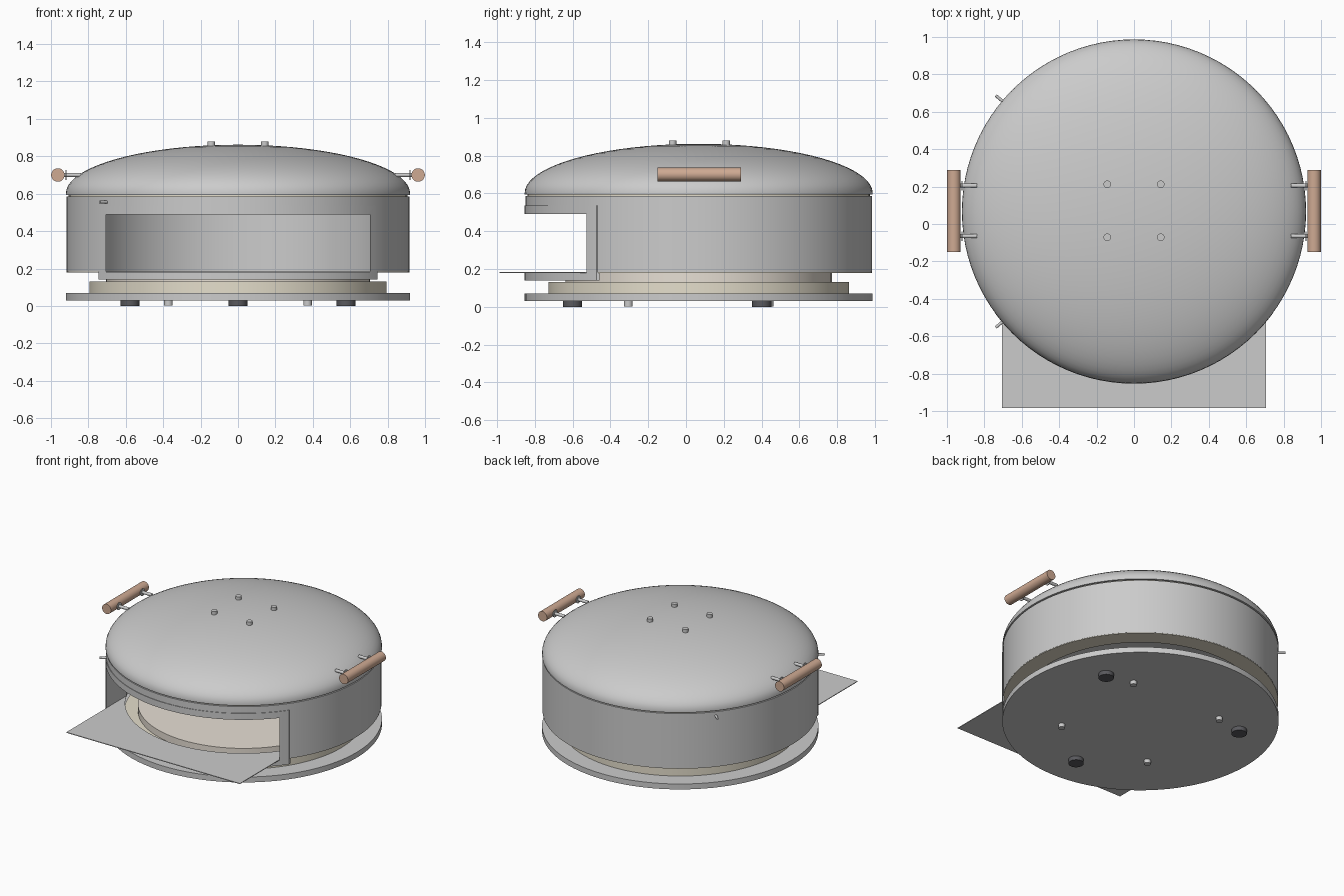
import bpy, bmesh, math
from mathutils import Vector, Matrix

if "Cube" in bpy.data.objects:
    bpy.data.objects.remove(bpy.data.objects["Cube"])

CY = 0.067          # centre of the round body in y
SEG = 96


def material(name, rgb):
    m = bpy.data.materials.new(name)
    m.diffuse_color = (*rgb, 1)
    m.use_nodes = True
    m.node_tree.nodes["Principled BSDF"].inputs["Base Color"].default_value = m.diffuse_color
    return m


WOOD = material("wood", (0.62, 0.40, 0.29))
BEIGE = material("insulation", (0.78, 0.73, 0.60))
STONE = material("stone", (0.80, 0.74, 0.66))
BLACK = material("rubber", (0.10, 0.10, 0.11))


def finish(bm, name, mat=None):
    bmesh.ops.recalc_face_normals(bm, faces=bm.faces)
    me = bpy.data.meshes.new(name)
    bm.to_mesh(me)
    bm.free()
    ob = bpy.data.objects.new(name, me)
    bpy.context.collection.objects.link(ob)
    if mat:
        me.materials.append(mat)
    return ob


def smooth(ob):
    bpy.ops.object.select_all(action='DESELECT')
    ob.select_set(True)
    bpy.context.view_layer.objects.active = ob
    bpy.ops.object.shade_smooth_by_angle(angle=math.radians(35))


def lathe(name, profile, mat=None, closed=False):
    """Revolve (radius, z) points around the body axis."""
    bm = bmesh.new()
    rings = []
    for i in range(SEG):
        a = 2 * math.pi * i / SEG
        rings.append([bm.verts.new((r * math.cos(a), CY + r * math.sin(a), z)) for r, z in profile])
    n = len(profile)
    for i in range(SEG):
        p, q = rings[i], rings[(i + 1) % SEG]
        for j in range(n if closed else n - 1):
            k = (j + 1) % n
            bm.faces.new((p[j], q[j], q[k], p[k]))
    bmesh.ops.dissolve_degenerate(bm, dist=1e-6, edges=bm.edges)
    bmesh.ops.remove_doubles(bm, verts=bm.verts, dist=1e-5)
    ob = finish(bm, name, mat)
    smooth(ob)
    return ob


def disc(name, r, z0, z1, mat=None):
    return lathe(name, [(0, z0), (r, z0), (r, z1), (0, z1)], mat)


def ring(name, r0, r1, z0, z1, mat=None):
    return lathe(name, [(r0, z0), (r1, z0), (r1, z1), (r0, z1)], mat, True)


def box(name, lo, hi, mat=None):
    lo, hi = Vector(lo), Vector(hi)
    bm = bmesh.new()
    bmesh.ops.create_cube(bm, size=1, matrix=Matrix.Translation((lo + hi) / 2) @ Matrix.Diagonal((*(hi - lo), 1)))
    return finish(bm, name, mat)


def rod(name, a, b, r, mat=None, seg=24):
    a, b = Vector(a), Vector(b)
    d = b - a
    m = Matrix.Translation((a + b) / 2) @ d.to_track_quat('Z', 'Y').to_matrix().to_4x4()
    bm = bmesh.new()
    bmesh.ops.create_cone(bm, cap_ends=True, segments=seg, radius1=r, radius2=r, depth=d.length, matrix=m)
    ob = finish(bm, name, mat)
    smooth(ob)
    return ob


def boolean(ob, cutter, op='DIFFERENCE'):
    """Apply a boolean and throw the cutter away."""
    mod = ob.modifiers.new("cut", 'BOOLEAN')
    mod.object, mod.operation, mod.solver = cutter, op, 'EXACT'
    bpy.context.view_layer.objects.active = ob
    bpy.ops.object.modifier_apply(modifier=mod.name)
    bpy.data.objects.remove(cutter)
    smooth(ob)


# base plate, insulation disc and baking stone
disc("base_plate", 0.92, 0.03, 0.07)
disc("base_insulation", 0.795, 0.07, 0.13, BEIGE)
disc("baking_stone", 0.705, 0.13, 0.18, STONE)

# thick wall with a straight-sided front opening
wall = ring("wall", 0.79, 0.917, 0.184, 0.585)
boolean(wall, box("cutter", (-0.705, -1.2, 0.1), (0.705, 0.0, 0.49)))
under = ring("wall_insulation_bottom", 0.79, 0.916, 0.18, 0.184, BEIGE)
boolean(under, box("cutter", (-0.705, -1.2, 0.1), (0.705, 0.0, 0.49)))
ring("wall_insulation_top", 0.80, 0.905, 0.585, 0.597, BEIGE)

# curved door frame around the opening
frame = ring("door_frame", 0.911, 0.921, 0.14, 0.537)
boolean(frame, box("cutter", (-0.745, -1.2, 0.0), (0.745, 0.0, 1.0)), 'INTERSECT')
boolean(frame, box("cutter", (-0.705, -1.2, 0.184), (0.705, 0.0, 0.49)))

# thin shelf, cut round to clear the stone
shelf = box("front_shelf", (-0.705, -0.985, 0.179), (0.705, -0.29, 0.184))
boolean(shelf, disc("cutter", 0.79, 0.1, 0.3))

# domed hollow lid
N = 20
angles = [math.pi / 2 * i / N for i in range(N + 1)]
outer = [(0.92 * math.sin(t), 0.602 + 0.26 * math.cos(t)) for t in angles]
inner = [(0.79 * math.sin(t), 0.595 + 0.17 * math.cos(t)) for t in reversed(angles)]
outer[0], inner[-1] = (0, 0.862), (0, 0.765)
lathe("lid", outer + [(0.92, 0.594)] + inner)

# lid bolts
for x in (-0.143, 0.143):
    for y in (-0.071, 0.212):
        rod("lid_bolt", (x, y, 0.83), (x, y, 0.879), 0.02)

# side handles
for s in (-1, 1):
    rod("handle_grip", (s * 0.963, -0.15, 0.70), (s * 0.963, 0.29, 0.70), 0.036, WOOD, 32)
    for y in (-0.065, 0.205):
        rod("handle_post", (s * 0.84, y, 0.70), (s * 0.95, y, 0.70), 0.011)
        rod("handle_collar", (s * 0.917, y, 0.70), (s * 0.922, y, 0.70), 0.026)

# small pegs on the left of the wall
for deg in (140, 220):
    c, n = math.cos(math.radians(deg)), math.sin(math.radians(deg))
    rod("wall_peg", (0.89 * c, CY + 0.89 * n, 0.555), (0.965 * c, CY + 0.965 * n, 0.555), 0.008)

# rubber feet and base bolts
for deg in (30, 150, 270):
    x = 0.667 * math.cos(math.radians(deg))
    y = CY + 0.667 * math.sin(math.radians(deg))
    rod("rubber_foot", (x, y, 0), (x, y, 0.035), 0.051, BLACK, 32)
for x in (-0.372, 0.372):
    for y in (-0.305, 0.439):
        rod("base_bolt", (x, y, 0.003), (x, y, 0.035), 0.023)
